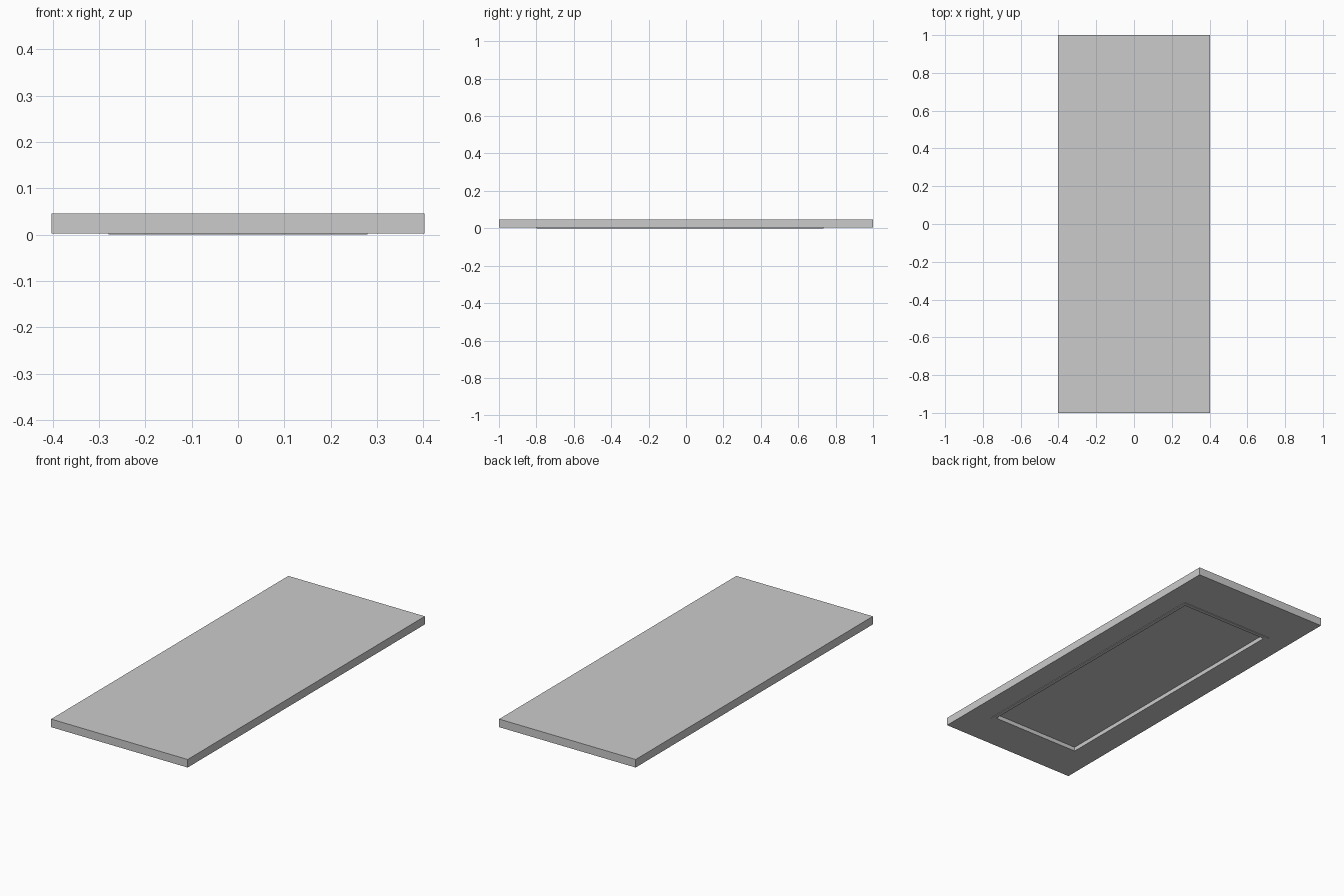
import bpy, bmesh

if "Cube" in bpy.data.objects:
    bpy.data.objects.remove(bpy.data.objects["Cube"])

# Rectangles as (x0, x1, y0, y1)
OUTER = (-0.403, 0.403, -1.0, 1.0)
TRIM = (-0.28, 0.28, -0.80, 0.735)
INNER = (-0.26, 0.26, -0.78, 0.715)


def loft(name, loops, closed=False):
    """Bridge a sequence of (rectangle, z) loops; cap both ends unless closed."""
    bm = bmesh.new()
    rings = []
    for (x0, x1, y0, y1), z in loops:
        rings.append([bm.verts.new((x, y, z))
                      for x, y in ((x0, y0), (x1, y0), (x1, y1), (x0, y1))])
    pairs = list(zip(rings, rings[1:]))
    if closed:
        pairs.append((rings[-1], rings[0]))
    else:
        bm.faces.new(rings[0])
        bm.faces.new(rings[-1])
    for a, b in pairs:
        for i in range(4):
            j = (i + 1) % 4
            bm.faces.new((a[i], a[j], b[j], b[i]))
    bmesh.ops.recalc_face_normals(bm, faces=bm.faces[:])
    mesh = bpy.data.meshes.new(name)
    bm.to_mesh(mesh)
    bm.free()
    obj = bpy.data.objects.new(name, mesh)
    bpy.context.collection.objects.link(obj)
    return obj


# Main slab with a shallow pocket in its underside
loft("slab", [(OUTER, 0.046), (OUTER, 0.008), (INNER, 0.008), (INNER, 0.022)])

# Thin backing layer around the pocket
loft("backing_layer", [(OUTER, 0.008), (OUTER, 0.003),
                       (INNER, 0.003), (INNER, 0.008)], closed=True)

# Raised trim round the pocket opening
loft("pocket_trim", [(TRIM, 0.003), (TRIM, 0.0),
                     (INNER, 0.0), (INNER, 0.003)], closed=True)
